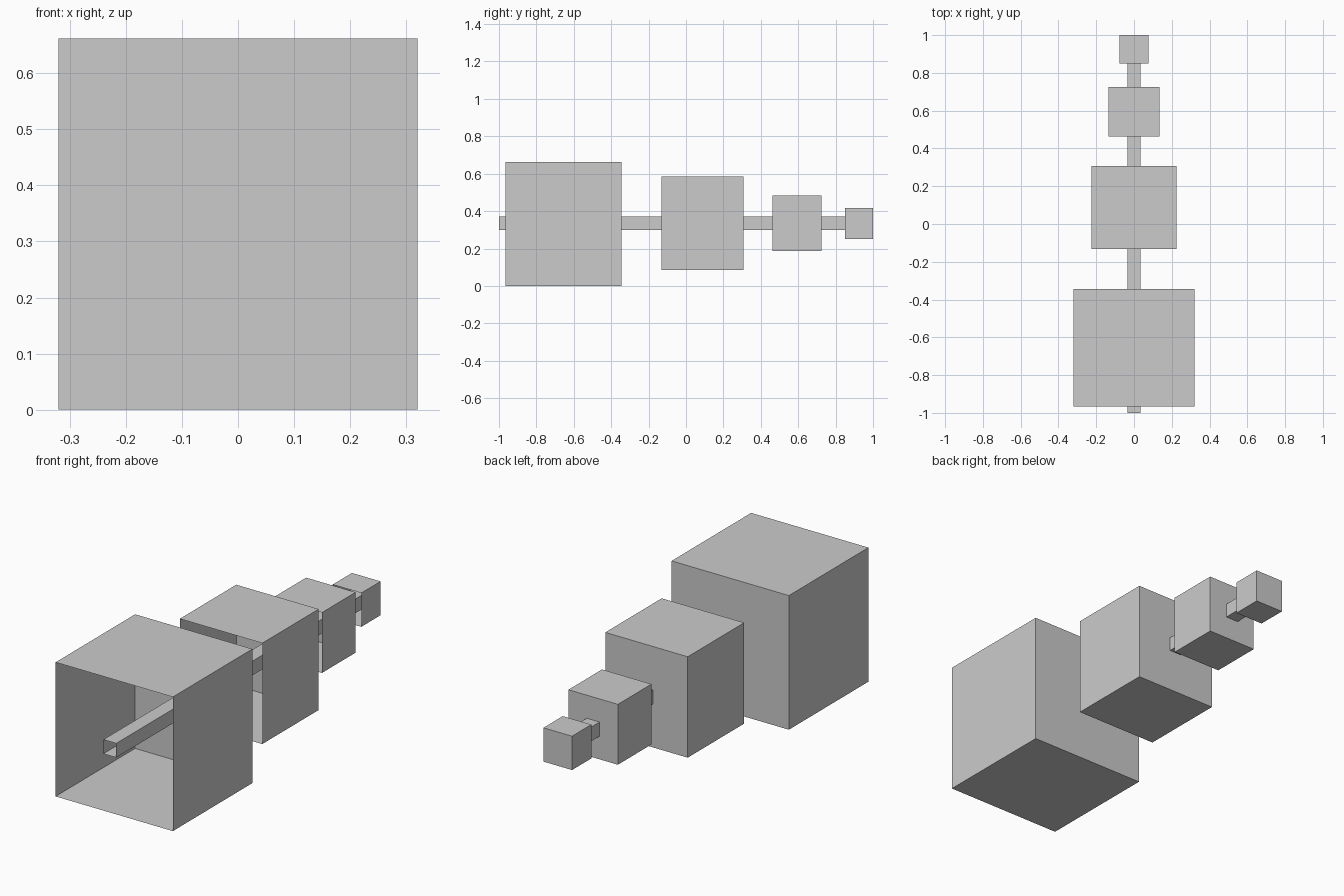
import bpy
import bmesh
from mathutils import Matrix, Vector

if "Cube" in bpy.data.objects:
    bpy.data.objects.remove(bpy.data.objects["Cube"])


def open_box(name, half_width, y0, y1, z0, z1):
    """Thin-walled box with its front (-y) face left open."""
    bm = bmesh.new()
    size = Vector((2 * half_width, y1 - y0, z1 - z0))
    centre = Vector((0, (y0 + y1) / 2, (z0 + z1) / 2))
    bmesh.ops.create_cube(
        bm, size=1, matrix=Matrix.Translation(centre) @ Matrix.Diagonal((*size, 1)))
    bm.normal_update()
    front = [f for f in bm.faces if f.normal.y < -0.5]
    bmesh.ops.delete(bm, geom=front, context='FACES_ONLY')
    mesh = bpy.data.meshes.new(name)
    bm.to_mesh(mesh)
    bm.free()
    obj = bpy.data.objects.new(name, mesh)
    bpy.context.collection.objects.link(obj)
    return obj


# Row of shrinking boxes, front to back
boxes = [
    ("large_box", 0.32, -0.965, -0.345, 0.0, 0.662),
    ("medium_box", 0.225, -0.132, 0.308, 0.086, 0.584),
    ("small_box", 0.135, 0.462, 0.724, 0.186, 0.484),
    ("tiny_box", 0.078, 0.85, 1.0, 0.25, 0.417),
]
for box in boxes:
    open_box(*box)

# Hollow square rod threading all the boxes
open_box("centre_rod", 0.035, -1.0, 0.98, 0.30, 0.37)
